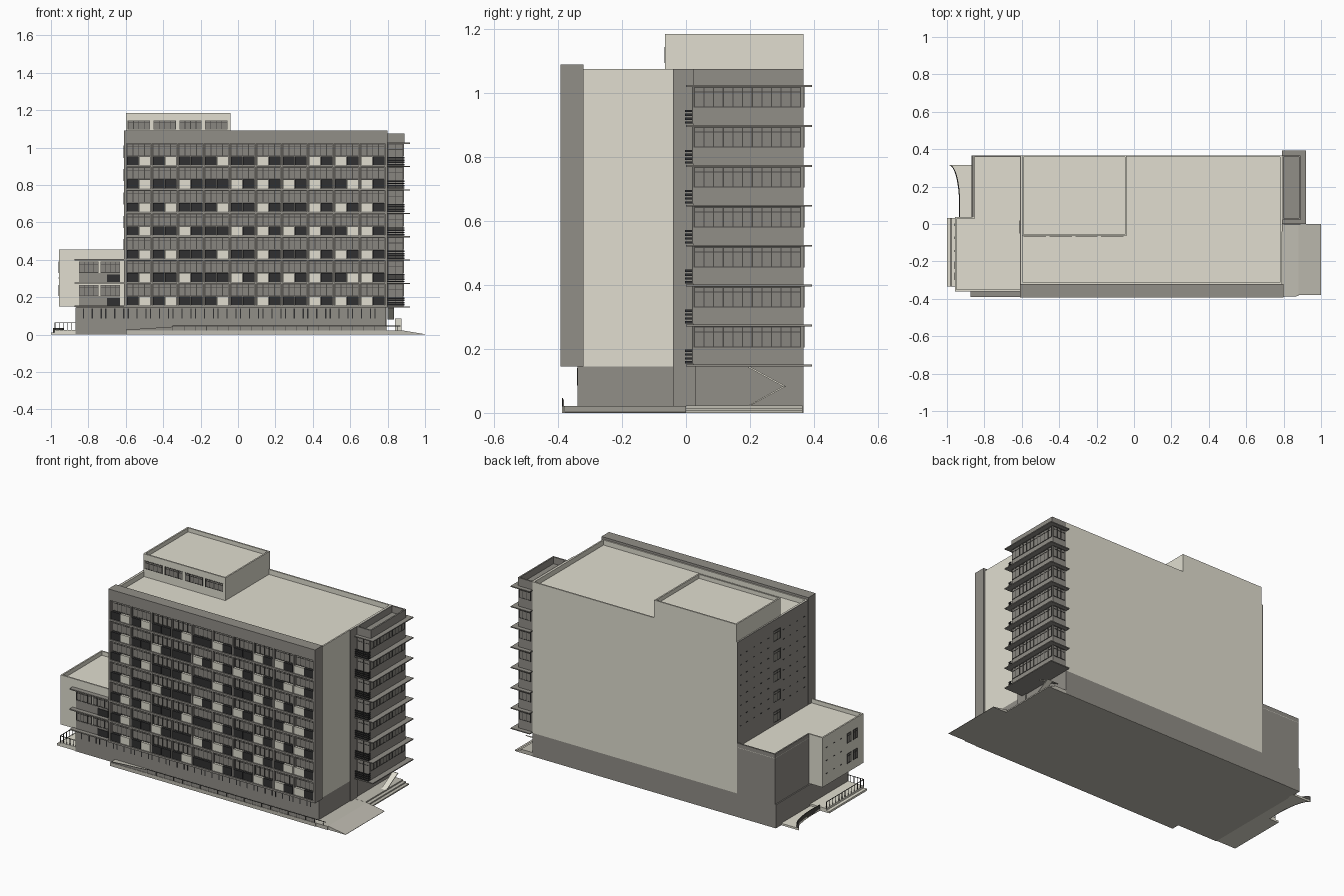
import bpy, bmesh, math


def material(name, r, g, b):
    m = bpy.data.materials.new(name)
    m.diffuse_color = (r, g, b, 1)
    return m


LIGHT = material("light_render", 0.75, 0.73, 0.63)
GRAY = material("gray_concrete", 0.285, 0.272, 0.245)
PAVING = material("paving", 0.53, 0.51, 0.445)
GLASS = material("window_glass", 0.25, 0.24, 0.215)
FRAME = material("dark_frame", 0.07, 0.067, 0.062)
BLACK = material("black_panel", 0.03, 0.03, 0.031)


def finish(name, bm, mat):
    bmesh.ops.recalc_face_normals(bm, faces=bm.faces)
    me = bpy.data.meshes.new(name)
    bm.to_mesh(me)
    bm.free()
    me.materials.append(mat)
    ob = bpy.data.objects.new(name, me)
    bpy.context.collection.objects.link(ob)
    return ob


def part(name, mat, boxes):
    """One object from boxes given as (x0, x1, y0, y1, z0, z1)."""
    bm = bmesh.new()
    for x0, x1, y0, y1, z0, z1 in boxes:
        vs = bmesh.ops.create_cube(bm, size=1)["verts"]
        for v in vs:
            v.co = (x1 if v.co.x > 0 else x0, y1 if v.co.y > 0 else y0,
                    z1 if v.co.z > 0 else z0)
    return finish(name, bm, mat)


def prism(name, mat, pts, axis, a, b):
    """Profile extruded along an axis from a to b."""
    def at(p, t):
        return {"x": (t, p[0], p[1]), "y": (p[0], t, p[1]), "z": (p[0], p[1], t)}[axis]
    bm = bmesh.new()
    lo = [bm.verts.new(at(p, a)) for p in pts]
    hi = [bm.verts.new(at(p, b)) for p in pts]
    bm.faces.new(lo)
    bm.faces.new(hi)
    for i in range(len(pts)):
        j = (i + 1) % len(pts)
        bm.faces.new((lo[i], lo[j], hi[j], hi[i]))
    return finish(name, bm, mat)


def parapet(x0, x1, y0, y1, z0, z1, t=0.009):
    return [(x0, x1, y0, y0 + t, z0, z1), (x0, x1, y1 - t, y1, z0, z1),
            (x0, x0 + t, y0 + t, y1 - t, z0, z1), (x1 - t, x1, y0 + t, y1 - t, z0, z1)]


glass, bars = [], []


def window(run, a0, a1, c, out, z0, z1, n, transom=0.72):
    """Glazed strip along x or y on the plane c, facing out (+1 or -1)."""
    def add(to, p0, p1, q0, q1, d):
        lo, hi = sorted((c, c + out * d))
        to.append((p0, p1, lo, hi, q0, q1) if run == "x" else (lo, hi, p0, p1, q0, q1))
    add(glass, a0, a1, z0, z1, 0.001)
    w = 0.0035
    for i in range(n + 1):
        p = a0 + (a1 - a0 - w) * i / n
        add(bars, p, p + w, z0, z1, 0.003)
    for z in (z0, z0 + (z1 - z0) * transom, z1 - w):
        add(bars, a0, a1, z, z + w, 0.0025)


PITCH, Z0 = 0.125, 0.145
levels = [Z0 + PITCH * i for i in range(7)]

# ground floor, main block and roof edge
part("ground_floor", GRAY, [(-0.87, 0.79, -0.34, 0.367, 0.003, Z0)])
part("ground_floor_underside", PAVING, [(-0.87, 0.79, -0.34, 0.367, 0, 0.003)])
part("main_block", LIGHT, [(-0.603, 0.79, -0.322, 0.367, Z0, 1.045)]
     + parapet(-0.603, 0.79, -0.322, 0.367, 1.045, 1.076))
part("end_wall_cladding", GRAY, [(-0.609, -0.603, -0.322, 0.367, Z0, 1.076),
                                 (0.79, 0.795, -0.04, 0.03, 0.02, 1.076)])

# front facade: frame, floor bands and piers
F = -0.392
bay = 1.39 / 10
piers = [(-0.6 + bay * i - 0.005, -0.6 + bay * i + 0.005, F + 0.006, -0.36, Z0, 1.03) for i in range(1, 10)]
part("facade_frame", GRAY, [(-0.61, 0.80, -0.372, -0.32, Z0, 1.09), (-0.61, 0.80, F, -0.372, 1.022, 1.09),
     (-0.61, -0.597, F, -0.372, Z0, 1.022), (0.787, 0.80, F, -0.372, Z0, 1.022)] + piers
     + [(-0.6, 0.79, F, -0.372, z, z + 0.012) for z in levels])

# facade windows and the two-tone panels under them
light_panels, black_panels = [], []
for f, z in enumerate(levels):
    for i in range(10):
        a = -0.6 + bay * i + 0.006
        window("x", a, a + bay - 0.012, -0.372, -1, z + 0.06, z + PITCH, 4)
        for h in range(2):
            x = a + h * (bay - 0.012) / 2
            k = (2 * i + h + 2 * (f % 2) + (i // 3)) % 5
            to = light_panels if k in (1, 3) else black_panels
            to.append((x, x + (bay - 0.015) / 2, -0.386, -0.372, z + 0.012, z + 0.058))
part("light_panels", LIGHT, light_panels)
part("black_panels", BLACK, black_panels)

# penthouse
part("penthouse", LIGHT, [(-0.6, -0.04, -0.065, 0.367, 1.04, 1.16)]
     + parapet(-0.6, -0.04, -0.065, 0.367, 1.16, 1.185))
for i in range(4):
    window("x", -0.59 + 0.138 * i, -0.47 + 0.138 * i, -0.065, -1, 1.095, 1.145, 4)

# balcony tower on the right
part("tower", GRAY, [(0.79, 0.885, 0.022, 0.367, Z0, 1.035)]
     + parapet(0.79, 0.89, 0.022, 0.367, 1.02, 1.076))
part("tower_slabs", GRAY, [(0.79, 0.92, 0.0, 0.394, z, z + 0.006) for z in levels + [1.02]])
railing = []
for z in levels:
    window("y", 0.024, 0.36, 0.885, 1, z + 0.06, z + PITCH, 11)
    window("x", 0.80, 0.882, 0.367, 1, z + 0.06, z + PITCH, 3)
    window("x", 0.80, 0.882, 0.022, -1, z + 0.01, z + PITCH, 2)
    railing += [b for k in range(4) for b in (
        (0.80, 0.89, -0.003, 0.001, z + 0.01 + 0.012 * k, z + 0.017 + 0.012 * k),
        (0.886, 0.89, 0.001, 0.02, z + 0.01 + 0.012 * k, z + 0.017 + 0.012 * k))]
part("balcony_railings", BLACK, railing)

# open stair below the tower
prism("stair_upper", LIGHT, [(0.193, 0.143), (0.2, 0.145), (0.313, 0.083), (0.306, 0.081)], "x", 0.80, 0.835)
prism("stair_lower", LIGHT, [(0.193, 0.022), (0.2, 0.022), (0.313, 0.083), (0.306, 0.085)], "x", 0.84, 0.875)

# left wing: overhanging front block and rear block sharing one L-shaped roof
part("wing_front", LIGHT, [(-0.957, -0.609, -0.36, 0.037, 0.15, 0.43)])
part("wing_rear", GRAY, [(-0.863, -0.609, 0.037, 0.367, 0.0, 0.428)])
part("wing_rear_roof", LIGHT, [(-0.863, -0.609, 0.037, 0.367, 0.428, 0.43)])
part("wing_front_parapet", LIGHT, [(-0.957, -0.609, -0.36, -0.351, 0.43, 0.455),
     (-0.957, -0.948, -0.351, 0.037, 0.43, 0.455), (-0.948, -0.854, 0.028, 0.037, 0.43, 0.455)])
part("wing_rear_parapet", GRAY, [(-0.863, -0.854, 0.037, 0.367, 0.43, 0.455),
     (-0.854, -0.609, 0.358, 0.367, 0.43, 0.455)])
part("wing_slabs", GRAY, [(-0.875, -0.61, -0.39, -0.36, z, z + 0.007) for z in (0.148, 0.272, 0.397)])
part("wing_spandrels", GRAY, [(-0.85, -0.63, -0.364, -0.36, z, z + 0.05) for z in (0.155, 0.28)])
part("wing_black_panels", BLACK, [(-0.70, -0.63, -0.368, -0.36, z, z + 0.04) for z in (0.155, 0.28)])
for z in (0.205, 0.33):
    window("x", -0.85, -0.745, -0.36, -1, z, z + 0.06, 4)
    window("x", -0.735, -0.63, -0.36, -1, z, z + 0.06, 4)
    for y in (-0.30, -0.24):
        window("y", y, y + 0.04, -0.957, -1, z, z + 0.06, 2)

# left end wall: stair windows and small slots
for z in levels[2:]:
    window("y", -0.05, 0.02, -0.609, -1, z + 0.05, z + 0.115, 2)
slots = [(-0.6105, -0.608, y, y + 0.014, z + dz, z + dz + 0.004)
         for z in levels[3:] for dz in (0.03, 0.09)
         for y in (-0.29, -0.22, -0.15, -0.09, 0.06, 0.13, 0.2, 0.27, 0.33)]
slots += [(-0.9585, -0.956, y, y + 0.012, z, z + 0.004) for z in (0.22, 0.3, 0.38)
          for y in (-0.15, -0.08, -0.01)]
part("wall_slots", BLACK, slots)

# narrow ground floor slots
part("ground_floor_slots", BLACK, [(x, x + 0.006, -0.341, -0.339, 0.085, 0.14)
     for x in (-0.83 + 0.04 * i + 0.008 * (i % 3) for i in range(40))])

# front walkway, kerb wall, rising ramp and low rail
part("front_walkway", PAVING, [(-0.6, 0.80, -0.388, -0.34, 0, 0.022)])
prism("walkway_ramp", GRAY, [(-0.6, 0.022), (0.79, 0.022), (0.79, 0.042), (-0.35, 0.042), (-0.6, 0.026)],
      "y", -0.385, -0.381)
part("walkway_rail", FRAME, [(-0.35, 0.87, -0.388, -0.385, 0.044, 0.047)]
     + [(-0.35 + 0.06 * i, -0.347 + 0.06 * i, -0.388, -0.385, 0.02, 0.046) for i in range(21)])

# right forecourt, its slope and the tower steps
part("forecourt", PAVING, [(0.79, 0.88, -0.385, 0.0, 0, 0.022)])
prism("forecourt_slope", PAVING, [(0.88, 0), (1.0, 0), (1.0, 0.002), (0.88, 0.022)], "y", -0.38, 0.0)
part("tower_steps", PAVING, [(0.79, 0.91 - 0.02 * i, 0, 0.365, 0.0075 * i, 0.0075 * (i + 1)) for i in range(3)])

# left entrance platform with railing
part("entrance_platform", LIGHT, [(-0.98, -0.87, -0.335, 0.033, 0, 0.024), (-1.0, -0.98, -0.335, 0.033, 0, 0.012)])
rail = [(-0.98, -0.977, y, y + 0.003, 0.02, 0.065) for y in (-0.333 + 0.03 * i for i in range(13))]
rail += [(x, x + 0.003, -0.335, -0.332, 0.02, 0.065) for x in (-0.98 + 0.022 * i for i in range(6))]
rail += [(-0.98, -0.977, -0.335, 0.033, 0.062, 0.065), (-0.98, -0.87, -0.335, -0.332, 0.062, 0.065)]
part("entrance_railing", FRAME, rail)

# curved ramp beside the rear block
curve = []
for i in range(13):
    t = math.radians(90 * i / 12)
    curve.append((-0.99 + 0.055 * math.sin(t), 0.10 + 0.215 * math.cos(t)))
curve.append((-0.937, 0.033))
prism("curved_ramp", LIGHT, curve + [(-0.863, 0.033), (-0.863, 0.315)], "z", 0, 0.012)
prism("curved_kerb", FRAME, curve + [(x + 0.006, y) for x, y in reversed(curve)], "z", 0, 0.035)

# all glazing gathered into two objects
part("window_panes", GLASS, glass)
part("window_bars", FRAME, bars)
